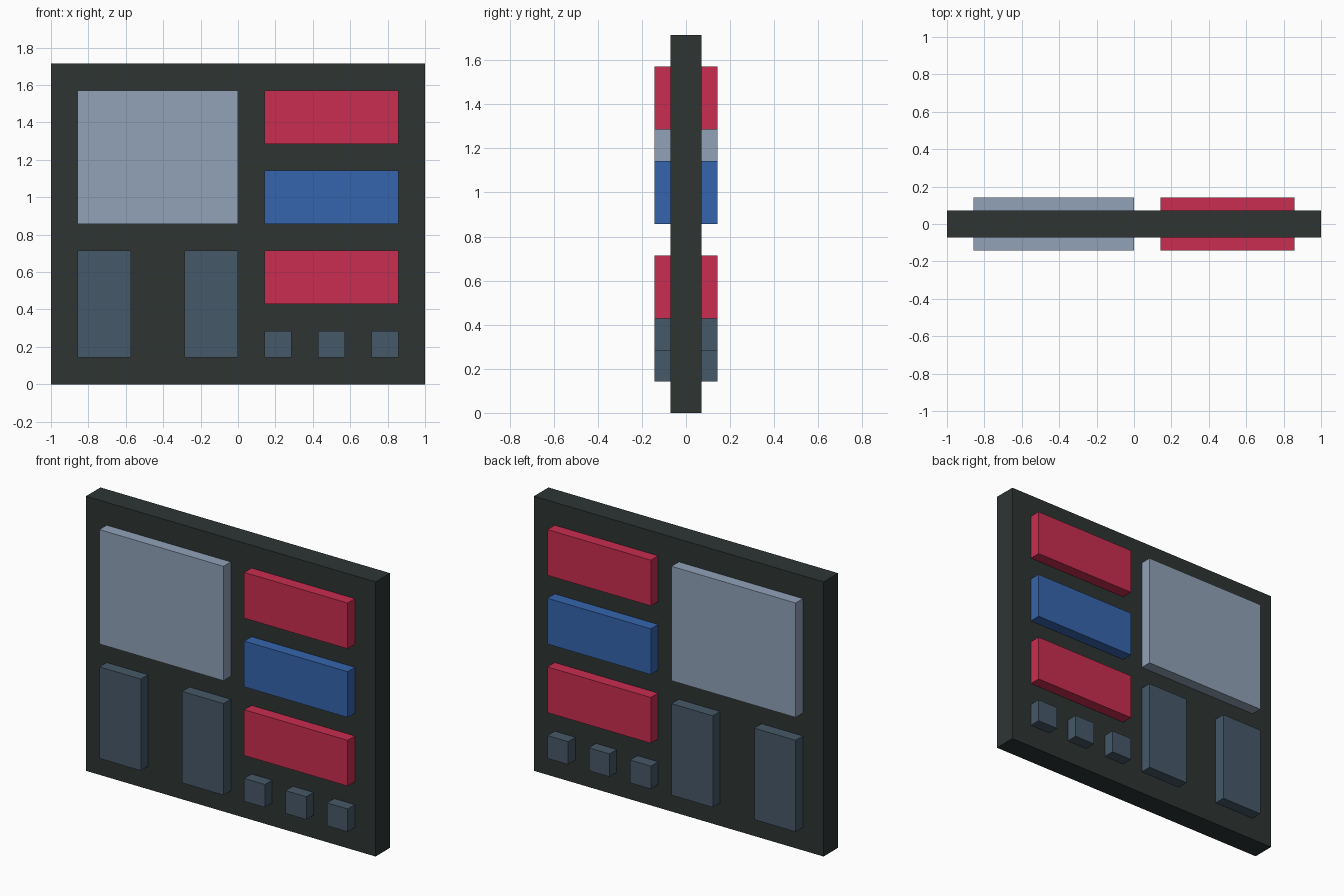
import bpy, bmesh

if "Cube" in bpy.data.objects:
    bpy.data.objects.remove(bpy.data.objects["Cube"])

U = 1 / 7  # layout grid: the board is 14 x 12 units


def material(name, rgb):
    def lin(c):
        c /= 255
        return c / 12.92 if c <= 0.04045 else ((c + 0.055) / 1.055) ** 2.4
    m = bpy.data.materials.new(name)
    m.diffuse_color = (*[lin(c) for c in rgb], 1)
    m.use_nodes = True
    m.node_tree.nodes["Principled BSDF"].inputs["Base Color"].default_value = m.diffuse_color
    return m


charcoal = material("charcoal", (46, 53, 52))
pale = material("pale slate", (145, 162, 184))
slate = material("dark slate", (70, 88, 104))
red = material("crimson", (201, 45, 80))
blue = material("blue", (53, 101, 173))


def block(name, x0, x1, z0, z1, half_depth, mat):
    """Box spanning x0..x1, z0..z1 and +-half_depth in y, in grid units."""
    bm = bmesh.new()
    bmesh.ops.create_cube(bm, size=1)
    for v in bm.verts:
        v.co.x = (x1 if v.co.x > 0 else x0) * U
        v.co.y = (half_depth if v.co.y > 0 else -half_depth) * U
        v.co.z = (z1 if v.co.z > 0 else z0) * U
    me = bpy.data.meshes.new(name)
    bm.to_mesh(me)
    bm.free()
    me.materials.append(mat)
    ob = bpy.data.objects.new(name, me)
    bpy.context.collection.objects.link(ob)


# Main board
block("board", -7, 7, 0, 12, 0.5, charcoal)

# Panels run through the board and stand proud of both faces
block("large_panel", -6, 0, 6, 11, 1, pale)
for i, x in enumerate((-6, -2)):
    block(f"tall_panel_{i + 1}", x, x + 2, 1, 5, 1, slate)
for i, (z, mat) in enumerate(((9, red), (6, blue), (3, red))):
    block(f"wide_panel_{i + 1}", 1, 6, z, z + 2, 1, mat)
for i, x in enumerate((1, 3, 5)):
    block(f"small_button_{i + 1}", x, x + 1, 1, 2, 1, slate)
